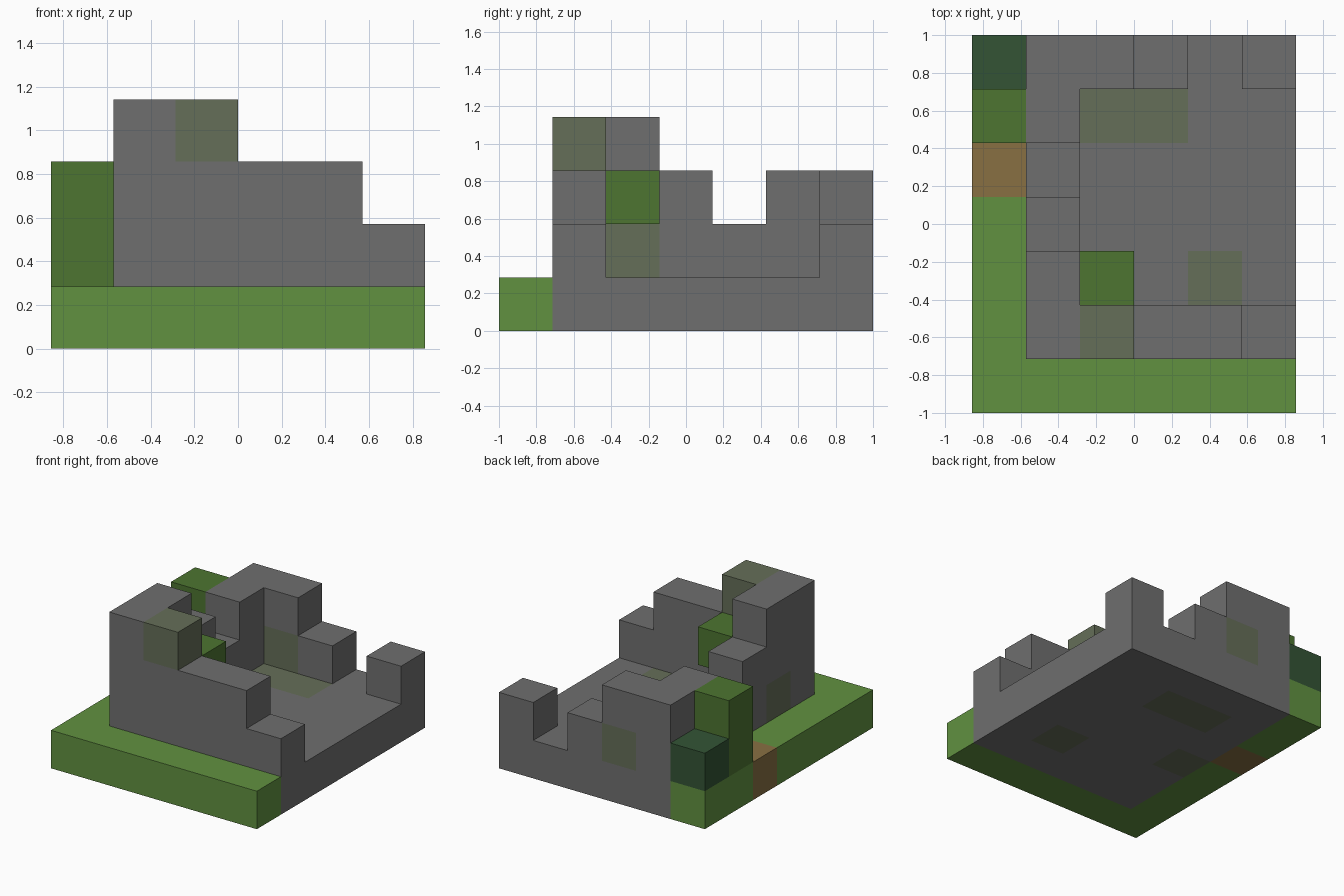
import bpy
import bmesh
from mathutils import Vector

if "Cube" in bpy.data.objects:
    bpy.data.objects.remove(bpy.data.objects["Cube"])

U = 2 / 7                              # edge of one block
ORIGIN = Vector((-3 * U, -1, 0))


def material(name, rgb):
    """Flat material from display colour, converted to linear values."""
    lin = [((c / 255 + 0.055) / 1.055) ** 2.4 for c in rgb]
    m = bpy.data.materials.new(name)
    m.use_nodes = True
    m.diffuse_color = (*lin, 1)
    bsdf = m.node_tree.nodes["Principled BSDF"]
    bsdf.inputs["Base Color"].default_value = (*lin, 1)
    bsdf.inputs["Roughness"].default_value = 0.9
    return m


STONE = material("stone grey", (111, 111, 111))
MOSS = material("mossy grey", (101, 110, 88))
GRASS = material("grass green", (97, 145, 64))
LEAF = material("leaf green", (77, 117, 49))
PINE = material("dark green", (51, 84, 53))
EARTH = material("earth brown", (136, 112, 66))


def box(xs, ys, zs):
    return {(x, y, z) for x in range(*xs) for y in range(*ys) for z in range(*zs)}


# Parts as sets of block cells (column, row from the front, level)
wall_heights = ["44332", "41111", "31111", "21111", "31111", "33212"]
ruin = {(x, y, z)
        for y, row in enumerate(wall_heights, 1)
        for x, h in enumerate(row, 1)
        for z in range(int(h))}
mossy = {(2, 1, 3), (1, 2, 1), (2, 6, 1), (4, 2, 0),
         (2, 5, 0), (3, 5, 0), (1, 3, 0)}
path = {(0, 4, 0)}
lawn = (box((0, 6), (0, 1), (0, 1)) | box((0, 1), (1, 7), (0, 1))) - path

parts = [
    ("stone_ruin", ruin, STONE),
    ("lawn", lawn, GRASS),
    ("earth_path", path, EARTH),
    ("tall_bush", box((0, 1), (5, 6), (1, 3)), LEAF),
    ("hanging_leaves", {(2, 2, 2)}, LEAF),
    ("low_bush", {(0, 6, 1)}, PINE),
]
solid = set().union(*(cells for _, cells, _ in parts))


def block_part(name, cells, mat):
    """Mesh of the outer faces of a group of blocks."""
    bm = bmesh.new()
    for cell in sorted(cells):
        centre = Vector(cell) + Vector((0.5, 0.5, 0.5))
        for axis in range(3):
            for sign in (-1, 1):
                n = Vector((0, 0, 0))
                n[axis] = sign
                if tuple(int(c + d) for c, d in zip(cell, n)) in solid:
                    continue
                u = Vector((0, 0, 0))
                u[(axis + 1) % 3] = 0.5
                v = n.cross(u)
                mid = centre + n / 2
                corners = (mid - u - v, mid + u - v, mid + u + v, mid - u + v)
                face = bm.faces.new([bm.verts.new(ORIGIN + c * U) for c in corners])
                face.material_index = int(mat == STONE and cell in mossy)
    bmesh.ops.remove_doubles(bm, verts=bm.verts[:], dist=U / 100)
    # Join flat neighbours of the same colour
    bmesh.ops.dissolve_limit(bm, angle_limit=0.01, verts=bm.verts[:],
                             edges=bm.edges[:], delimit={'MATERIAL'})
    mesh = bpy.data.meshes.new(name)
    bm.to_mesh(mesh)
    bm.free()
    mesh.materials.append(mat)
    if mat == STONE:
        mesh.materials.append(MOSS)
    bpy.context.collection.objects.link(bpy.data.objects.new(name, mesh))


for part in parts:
    block_part(*part)
